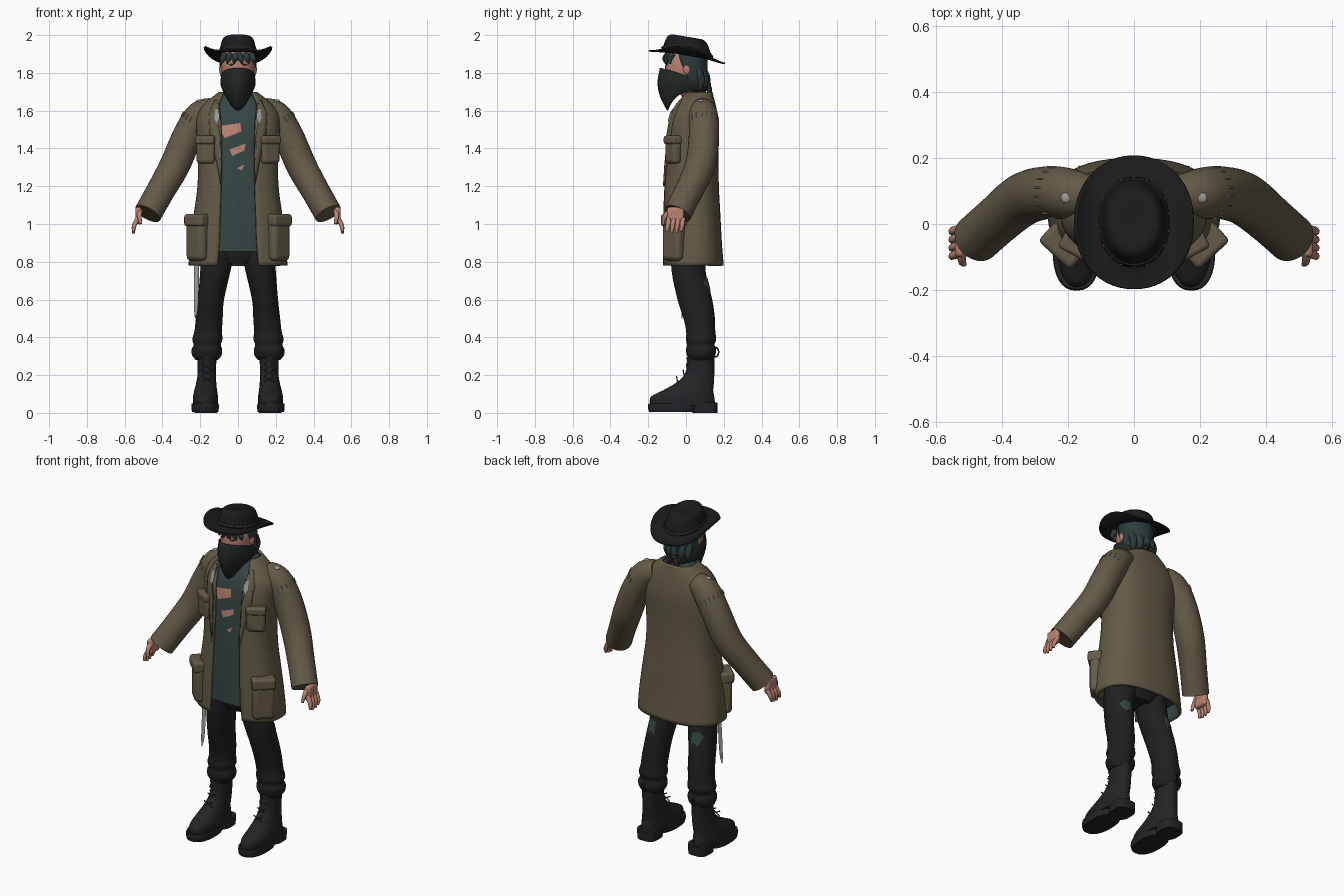
import bpy, bmesh, math
from mathutils import Vector, Matrix
from mathutils.bvhtree import BVHTree

old = bpy.data.objects.get("Cube")
if old:
    bpy.data.objects.remove(old, do_unlink=True)


def colour(name, r, g, b):
    m = bpy.data.materials.new(name)
    m.use_nodes = True
    m.diffuse_color = (r, g, b, 1)
    node = next(n for n in m.node_tree.nodes if n.type == 'BSDF_PRINCIPLED')
    node.inputs["Base Color"].default_value = (r, g, b, 1)
    node.inputs["Roughness"].default_value = 0.8
    return m


OLIVE = colour("olive canvas", .125, .105, .063)
TEAL = colour("teal cloth", .036, .06, .057)
SKIN = colour("skin", .5, .23, .17)
HAT = colour("black felt", .011, .011, .012)
TROUSER = colour("black cloth", .014, .014, .014)
BOOT = colour("black leather", .016, .017, .018)
SCARF = colour("dark scarf", .016, .02, .019)
HAIR = colour("dark teal hair", .025, .045, .045)
GREY = colour("light grey", .32, .33, .32)


def finish(name, bm, mats, mirror=False, thick=0, bevel=0):
    me = bpy.data.meshes.new(name)
    bm.to_mesh(me)
    bm.free()
    ob = bpy.data.objects.new(name, me)
    bpy.context.collection.objects.link(ob)
    for m in mats if isinstance(mats, tuple) else (mats,):
        me.materials.append(m)
    bpy.ops.object.select_all(action='DESELECT')
    ob.select_set(True)
    bpy.context.view_layer.objects.active = ob
    bpy.ops.object.shade_smooth_by_angle(angle=math.radians(45))
    if bevel:
        b = ob.modifiers.new("Bevel", 'BEVEL')
        b.width, b.segments = bevel, 3
    if mirror:
        ob.modifiers.new("Mirror", 'MIRROR')
    if thick:
        s = ob.modifiers.new("Solidify", 'SOLIDIFY')
        s.thickness = thick
        s.material_offset = len(me.materials) - 1
    return ob


def skin(name, rings, mats, wrap=True, cap=True, **kw):
    """Joins rings of points into a surface."""
    bm = bmesh.new()
    rows = [[bm.verts.new(p) for p in ring] for ring in rings]
    n = len(rows[0])
    for a, b in zip(rows, rows[1:]):
        for i in range(n if wrap else n - 1):
            j = (i + 1) % n
            bm.faces.new((a[i], a[j], b[j], b[i]))
    if cap:
        bm.faces.new(rows[0])
        bm.faces.new(rows[-1])
        bmesh.ops.recalc_face_normals(bm, faces=bm.faces)
    return finish(name, bm, mats, **kw)


def spline(rows, k=4):
    out = []
    for i in range(len(rows) - 1):
        quad = (rows[max(i - 1, 0)], rows[i], rows[i + 1], rows[min(i + 2, len(rows) - 1)])
        for j in range(k):
            f = j / k
            out.append(tuple(b + f * (c - a) / 2 + f * f * (a - 2.5 * b + 2 * c - d / 2)
                             + f ** 3 * (1.5 * (b - c) + (d - a) / 2) for a, b, c, d in zip(*quad)))
    return out + [tuple(rows[-1])]


def oval(t, rx, ry, p=2):
    s, c = math.sin(t), math.cos(t)
    return (rx * math.copysign(abs(s) ** (2 / p), s), -ry * math.copysign(abs(c) ** (2 / p), c))


def turn(n):
    return [math.tau * i / n for i in range(n)]


def loft(name, rows, mat, p=2, n=32, k=4, **kw):
    """Rows of (cx, cy, z, rx, ry), bottom to top."""
    rings = [[(cx + oval(t, rx, ry, p)[0], cy + oval(t, rx, ry, p)[1], z) for t in turn(n)]
             for cx, cy, z, rx, ry in spline(rows, k)]
    return skin(name, rings, mat, **kw)


def shell(name, rows, mats, p=2, n=48, k=4, **kw):
    """Rows of (z, cy, rx, ry, half front gap): a ring left open in front."""
    rings = []
    for z, cy, rx, ry, w in spline(rows, k):
        a = math.asin(min(1, w / rx) ** (p / 2))
        pts = [oval(a + (math.tau - 2 * a) * i / n, rx, ry, p) for i in range(n + 1)]
        rings.append([(x, cy + y, z) for x, y in pts])
    return skin(name, rings, mats, wrap=False, cap=False, **kw)


def tube(name, pts, mat, n=16, k=4, ref=(0, 1, 0), **kw):
    """Points of (x, y, z, radius)."""
    pts = spline(pts, k)
    rings = []
    for i, q in enumerate(pts):
        d = (Vector(pts[min(i + 1, len(pts) - 1)][:3]) - Vector(pts[max(i - 1, 0)][:3])).normalized()
        u = d.cross(Vector(ref)).normalized()
        v = d.cross(u)
        rings.append([Vector(q[:3]) + q[3] * (u * math.cos(t) + v * math.sin(t)) for t in turn(n)])
    return skin(name, rings, mat, **kw)


def box(name, at, size, mat, rot=0, bevel=.01, tilt=0):
    bm = bmesh.new()
    m = Matrix.Translation(at) @ Matrix.Rotation(rot, 4, 'Z') @ Matrix.Rotation(tilt, 4, 'X')
    bmesh.ops.create_cube(bm, size=1, matrix=m @ Matrix.Diagonal((*size, 1)))
    return finish(name, bm, mat, mirror=True, bevel=bevel)


def ball(name, at, size, mat, **kw):
    bm = bmesh.new()
    bmesh.ops.create_uvsphere(bm, u_segments=12, v_segments=8, radius=1,
                              matrix=Matrix.Translation(at) @ Matrix.Diagonal((*size, 1)))
    return finish(name, bm, mat, **kw)


def plate(name, pts, target, mat, side=-1, lift=.004, **kw):
    """Lays a thin (x, z) outline on the front (-1) or back (1) of a part."""
    me = target.data
    tree = BVHTree.FromPolygons([v.co for v in me.vertices], [f.vertices[:] for f in me.polygons])
    bm = bmesh.new()
    face = bm.faces.new([bm.verts.new((x, side, z)) for x, z in pts])
    face.normal_update()
    if face.normal.y * side < 0:
        face.normal_flip()
    bmesh.ops.triangulate(bm, faces=bm.faces[:])
    bmesh.ops.subdivide_edges(bm, edges=bm.edges[:], cuts=3, use_grid_fill=True)
    for v in bm.verts:
        hit = tree.ray_cast(v.co, Vector((0, -side, 0)))[0]
        if hit is None:
            hit = tree.find_nearest(Vector((v.co.x, side * .1, v.co.z)))[0]
        v.co.y = hit.y + side * lift
    return finish(name, bm, mat, **kw)


# Coat body with teal lining, and the shirt inside it
coat_rows = [(.78, .035, .262, .165, .11), (.9, .03, .255, .16, .1), (1.05, .027, .235, .155, .095),
             (1.2, .026, .215, .148, .09), (1.35, .03, .213, .142, .088), (1.5, .037, .222, .138, .09),
             (1.58, .042, .215, .125, .095), (1.64, .05, .175, .105, .1), (1.7, .06, .1, .08, .08)]
coat = shell("coat", coat_rows, (OLIVE, TEAL), p=2.4, thick=.014)
shirt = loft("shirt", [(0, cy, max(z, .855), rx - .03, ry - .015) for z, cy, rx, ry, w in coat_rows],
             TEAL, p=2.4, n=48)

# Lapels, worn collar patches and shirt tears
plate("lapels", [(.085, 1.66), (.125, 1.655), (.155, 1.58), (.15, 1.48), (.115, 1.33), (.09, 1.2)],
      coat, OLIVE, lift=.008, thick=.009, mirror=True)
plate("collar_patches", [(.095, 1.6), (.12, 1.61), (.125, 1.56), (.115, 1.535), (.1, 1.55)],
      coat, GREY, lift=.012, mirror=True)
tears = [[(-.088, 1.52), (.012, 1.535), (.018, 1.49), (-.07, 1.455), (-.085, 1.48)],
         [(-.045, 1.395), (.04, 1.425), (.035, 1.39), (-.03, 1.36)],
         [(-.005, 1.295), (.035, 1.315), (.02, 1.285)]]
for i, t in enumerate(tears):
    plate(f"shirt_tear_{i + 1}", t, shirt, SKIN)

# Pockets with flaps
box("hip_pockets", (.212, -.062, .915), (.125, .075, .22), OLIVE, rot=.8, bevel=.025)
box("hip_pocket_flaps", (.214, -.064, 1.02), (.132, .085, .065), OLIVE, rot=.75, bevel=.015)
box("chest_pockets", (.168, -.068, 1.39), (.105, .05, .14), OLIVE, rot=.5, bevel=.018)
box("chest_pocket_flaps", (.169, -.07, 1.445), (.112, .058, .045), OLIVE, rot=.5, bevel=.012)

# Sleeves with shoulder stitches and buttons
tube("sleeves", [(.13, .085, 1.61, .06), (.2, .092, 1.575, .077), (.265, .095, 1.47, .08),
                 (.335, .075, 1.31, .08), (.41, .015, 1.175, .075), (.478, -.045, 1.055, .074)],
     OLIVE, n=28, k=5, mirror=True)
for i in range(8):
    a = -1.2 + .35 * i
    out = Vector((.8 * math.cos(a), math.sin(a), .6 * math.cos(a)))
    mid = Vector((.228, .094, 1.535)) + out * .083
    ends = [mid + Vector((.5, 0, -.87)) * h for h in (-.014, .014)]
    tube(f"shoulder_stitches_{i + 1}", [(*e, .003) for e in ends], GREY, n=6, k=1, mirror=True)
ball("shoulder_buttons", (.205, .08, 1.652), (.017, .017, .008), GREY, mirror=True)

# Hands
box("palms", (.527, -.055, 1.045), (.032, .09, .09), SKIN, bevel=.014)
for i in range(4):
    y = -.09 + .025 * i
    low = .948 + .008 * abs(i - 1.3)
    tube(f"fingers_{i + 1}", [(.53, y, 1.03, .013), (.55, y - .006, .99, .012), (.553, y - .012, low, .007)],
         SKIN, n=10, mirror=True)
tube("thumbs", [(.52, -.08, 1.07, .015), (.522, -.112, 1.04, .012), (.515, -.122, 1.0, .008)],
     SKIN, n=10, mirror=True)

# Trousers: pelvis, baggy legs and torn patches
loft("trouser_seat", [(0, .015, .79, .1, .07), (0, .02, .85, .17, .1), (0, .02, .95, .18, .11)], TROUSER)
legs = loft("trouser_legs", [(.165, .08, .28, .058, .062), (.165, .08, .305, .078, .075),
                             (.165, .08, .335, .081, .08), (.163, .078, .36, .072, .073),
                             (.162, .08, .39, .08, .08), (.158, .078, .43, .073, .077),
                             (.152, .07, .5, .071, .083), (.143, .047, .6, .069, .092),
                             (.12, .014, .75, .08, .09), (.102, .015, .88, .09, .095)],
            TROUSER, mirror=True)
plate("trouser_patches", [(.12, .71), (.16, .72), (.185, .69), (.165, .64), (.14, .66), (.125, .63)],
      legs, TEAL, side=1, mirror=True)

# Boots with soles, heels, laces and pull loops
loft("boots", [(.172, -.018, .04, .067, .172), (.172, -.018, .085, .066, .168), (.171, .012, .12, .06, .132),
               (.168, .048, .16, .053, .1), (.165, .073, .21, .049, .077), (.165, .08, .3, .051, .071),
               (.165, .08, .34, .055, .073)], BOOT, p=2.2, mirror=True)
loft("boot_soles", [(.174, -.07, .006, .07, .125), (.174, -.072, .03, .073, .13), (.174, -.07, .05, .071, .128)],
     BOOT, p=2.4, k=2, mirror=True)
loft("boot_heels", [(.17, .1, 0, .06, .066), (.17, .1, .055, .063, .066)], BOOT, p=3, k=1, mirror=True)
for i in range(5):
    z = .165 + .033 * i
    y = (-.052, -.017, 0, .004, .005)[i]
    for s in (-1, 1):
        tube(f"boot_laces_{i + 1}_{'inner' if s < 0 else 'outer'}",
             [(.166 - s * .026, y + .007, z, .0035), (.166 + s * .026, y + .002, z + .028, .0035)],
             TEAL, n=6, k=1, mirror=True)
tube("boot_loops", [(.165, .155 + .018 * math.sin(t), .322 + .026 * math.cos(t), .004)
                    for t in turn(12) + [math.tau]], BOOT, n=6, k=1, ref=(1, 0, 0), mirror=True)

# Blade hanging at the right hip
loft("blade", [(-.226, -.022, .5, .002, .003), (-.222, -.018, .56, .011, .006),
               (-.22, -.01, .7, .013, .006), (-.218, 0, .84, .014, .006)], GREY, n=8)

# Head, eyes and hair
head = loft("head", [(0, .045, 1.62, .055, .055), (0, .035, 1.68, .055, .06), (0, .0, 1.73, .068, .092),
                     (0, -.003, 1.8, .086, .106), (0, 0, 1.86, .09, .108), (0, 0, 1.92, .08, .095)], SKIN)
for s, label in ((1, "left"), (-1, "right")):
    plate(label + "_eye", [(s * .02, 1.842), (s * .035, 1.85), (s * .052, 1.843), (s * .036, 1.836)],
          head, HAT, lift=.003)
ball("ears", (.088, .005, 1.82), (.012, .02, .03), SKIN, mirror=True)
shell("hair", [(1.7, .045, .06, .06, .058), (1.74, .03, .082, .078, .08), (1.8, .02, .094, .094, .092),
               (1.86, .012, .098, .102, .09), (1.91, .005, .09, .1, .08)], HAIR, n=32, thick=.012)
for i, x in enumerate((.015, .05, .08)):
    y = -.112 + 4 * x * x
    tube(f"fringe_{i + 1}", [(x - .01, y + .015, 1.9, .016), (x, y, 1.875, .015), (x + .008, y + .004, 1.848, .003)],
         HAIR, n=8, mirror=True)
for i, x in enumerate((.0, .04, .07)):
    y = .11 - 6 * x * x
    tube(f"nape_locks_{i + 1}", [(x, y - .02, 1.82, .02), (x, y, 1.76, .02), (x, y - .012, 1.705, .004)],
         HAIR, n=8, mirror=x > 0)


# Face scarf: a ring that dips to a point in front, knotted behind
def scarf_point(t, v):
    f = (1 + math.cos(t)) / 2
    low, high = 1.705 - .105 * f ** 5, 1.745 + .082 * f
    bulge = math.sin(math.pi * min(1, v * 1.1)) * .008
    x, y = oval(t, .079 + .012 * v + bulge, .1 + bulge)
    nose = .05 * f ** 3 * math.sin(math.pi * (.1 + .62 * v))
    return (x, y - nose + .016 * (1 - v), low + (high - low) * v)


skin("scarf", [[scarf_point(t, v / 10) for t in turn(48)] for v in range(11)], SCARF, cap=False, thick=.006)
ball("scarf_knot", (0, .118, 1.74), (.022, .014, .016), SCARF)
tube("scarf_tails", [(.006, .115, 1.74, .008), (.025, .125, 1.71, .014), (.032, .112, 1.66, .003)],
     SCARF, n=8, mirror=True)

# Hat: brim with raised sides up to a tilted crown
hat_rows = [(.176, .202, 1.888), (.16, .186, 1.888), (.13, .162, 1.893), (.106, .138, 1.9), (.1, .13, 1.912),
            (.092, .118, 1.945), (.082, .103, 1.977), (.062, .078, 1.991), (.03, .035, 1.988), (.002, .002, 1.986)]


def hat_point(t, rx, ry, z):
    x, y = oval(t, rx, ry, 2.15)
    lift = max(0, (rx - .1) / .076) ** 1.5 * .05 * math.sin(t) ** 4
    return (x, y + .006, z + lift - .17 * y)


skin("hat", [[hat_point(t, *r) for t in turn(56)] for r in spline(hat_rows, 3)], HAT, cap=False, thick=.008)
skin("hat_band", [[hat_point(t, *r) for t in turn(48)] for r in
                  ((.104, .134, 1.9), (.107, .137, 1.909), (.101, .131, 1.921), (.096, .125, 1.921))],
     BOOT, cap=False)
for i, t in enumerate(turn(18)):
    ball(f"hat_stud_{i + 1}", hat_point(t, .106, .136, 1.911), (.003, .003, .003), GREY)
